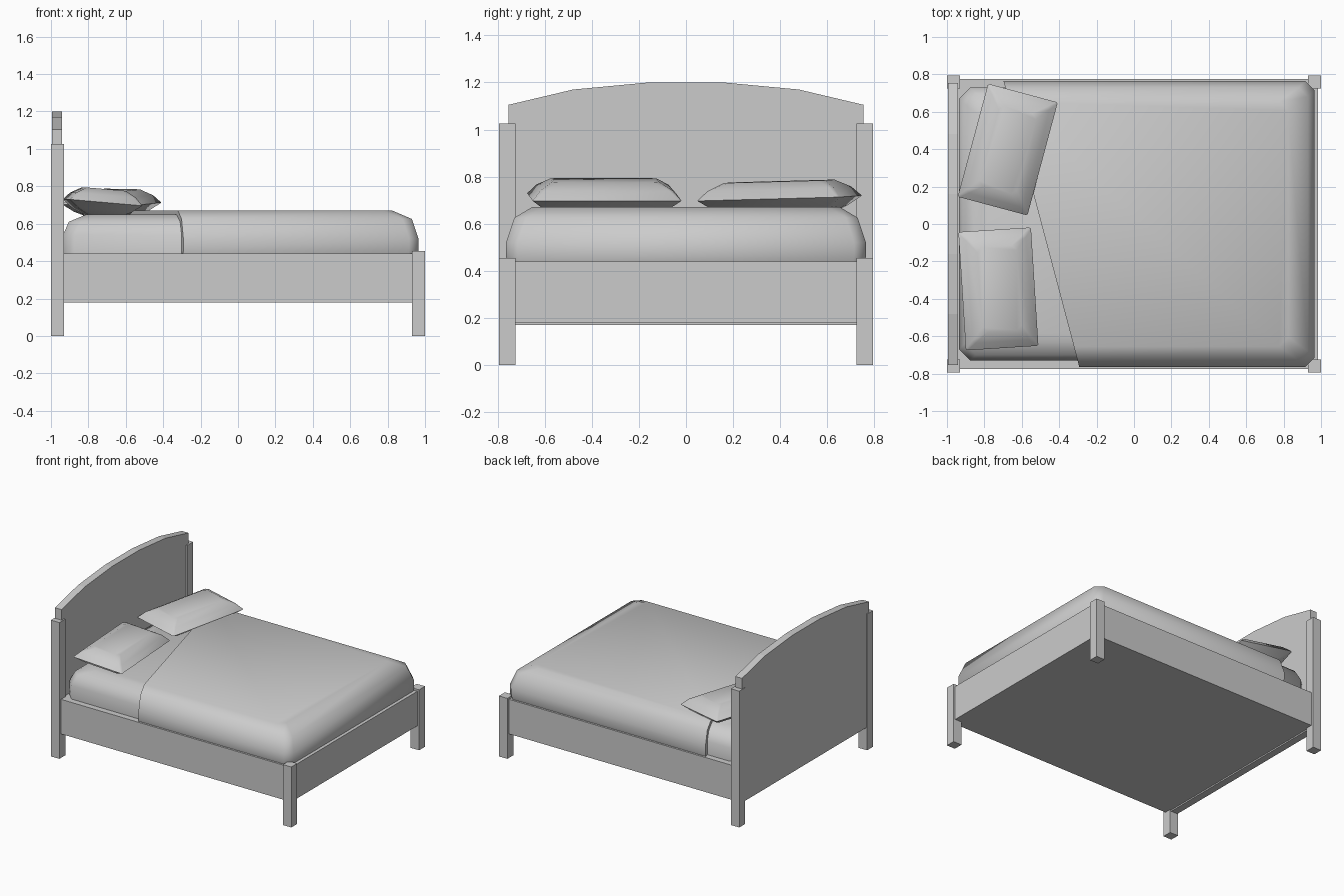
import bpy, bmesh, math

if "Cube" in bpy.data.objects:
    bpy.data.objects.remove(bpy.data.objects["Cube"])


def make(name, rings, smooth=None):
    """Skin a stack of equal-length point rings and cap both ends."""
    bm = bmesh.new()
    loops = [[bm.verts.new(p) for p in r] for r in rings]
    n = len(loops[0])
    for a, b in zip(loops, loops[1:]):
        for i in range(n):
            j = (i + 1) % n
            bm.faces.new((a[i], a[j], b[j], b[i]))
    bm.faces.new(loops[0])
    bm.faces.new(loops[-1])
    bmesh.ops.recalc_face_normals(bm, faces=bm.faces)
    me = bpy.data.meshes.new(name)
    bm.to_mesh(me)
    bm.free()
    ob = bpy.data.objects.new(name, me)
    bpy.context.collection.objects.link(ob)
    if smooth:
        bpy.ops.object.select_all(action='DESELECT')
        ob.select_set(True)
        bpy.context.view_layer.objects.active = ob
        bpy.ops.object.shade_smooth_by_angle(angle=math.radians(smooth))
    return ob


def box(name, x0, x1, y0, y1, z0, z1):
    return make(name, [[(x0, y0, z), (x1, y0, z), (x1, y1, z), (x0, y1, z)] for z in (z0, z1)])


def octagon(x0, x1, y0, y1, z, c):
    """Rectangle with cut corners."""
    return [(x0 + c, y0, z), (x1 - c, y0, z), (x1, y0 + c, z), (x1, y1 - c, z),
            (x1 - c, y1, z), (x0 + c, y1, z), (x0, y1 - c, z), (x0, y0 + c, z)]


# Posts
for side, s in (("front", -1), ("back", 1)):
    y0, y1 = sorted((s * 0.725, s * 0.795))
    box(f"{side}_head_post", -1, -0.93, y0, y1, 0, 1.025)
    box(f"{side}_foot_post", 0.93, 1, y0, y1, 0, 0.455)

# Bed base
box("bed_base", -0.945, 0.985, -0.775, 0.775, 0.18, 0.44)

# Arched headboard
half = [(0.755, 0.17), (0.755, 1.105), (0.48, 1.17), (0.16, 1.2)]
arch = half + [(-y, z) for y, z in reversed(half)]
make("headboard", [[(x, y, z) for y, z in arch] for x in (-0.995, -0.94)])

# Mattress: (height, side inset, end inset)
make("mattress", [octagon(-0.935 + e, 0.93 - e, -0.73 + i, 0.73 - i, z, 0.06)
                  for z, i, e in ((0.435, 0, 0), (0.54, 0, 0), (0.61, 0.03, 0.03), (0.648, 0.10, 0.12))], 50)


# Duvet with a slanted head edge
def duvet_ring(z, i, e, c=0.05):
    x1, y1 = 0.965 - e, 0.765 - i
    head = lambda y: -0.495 - 0.265 * y
    return [(head(-y1), -y1, z), (x1 - c, -y1, z), (x1, -y1 + c, z),
            (x1, y1 - c, z), (x1 - c, y1, z), (head(y1), y1, z)]


make("duvet", [duvet_ring(*r) for r in ((0.437, 0.005, 0.005), (0.46, 0, 0), (0.52, 0, 0),
                                         (0.625, 0.035, 0.035), (0.67, 0.11, 0.14))], 50)


# Pillows
def pillow(name, loc, rot, hx, hy):
    levels = ((-0.07, 0.11), (-0.04, 0.05), (0, 0), (0.04, 0.035), (0.072, 0.09))
    ob = make(name, [octagon(-hx + i, hx - i, -hy + i, hy - i, z, 0.008 + i * 0.2)
                     for z, i in levels], 60)
    ob.location = loc
    ob.rotation_euler = [math.radians(a) for a in rot]


pillow("front_pillow", (-0.725, -0.347, 0.713), (0, 5, 3.6), 0.195, 0.317)
pillow("back_pillow", (-0.675, 0.398, 0.708), (1.5, 1, -15), 0.193, 0.313)
